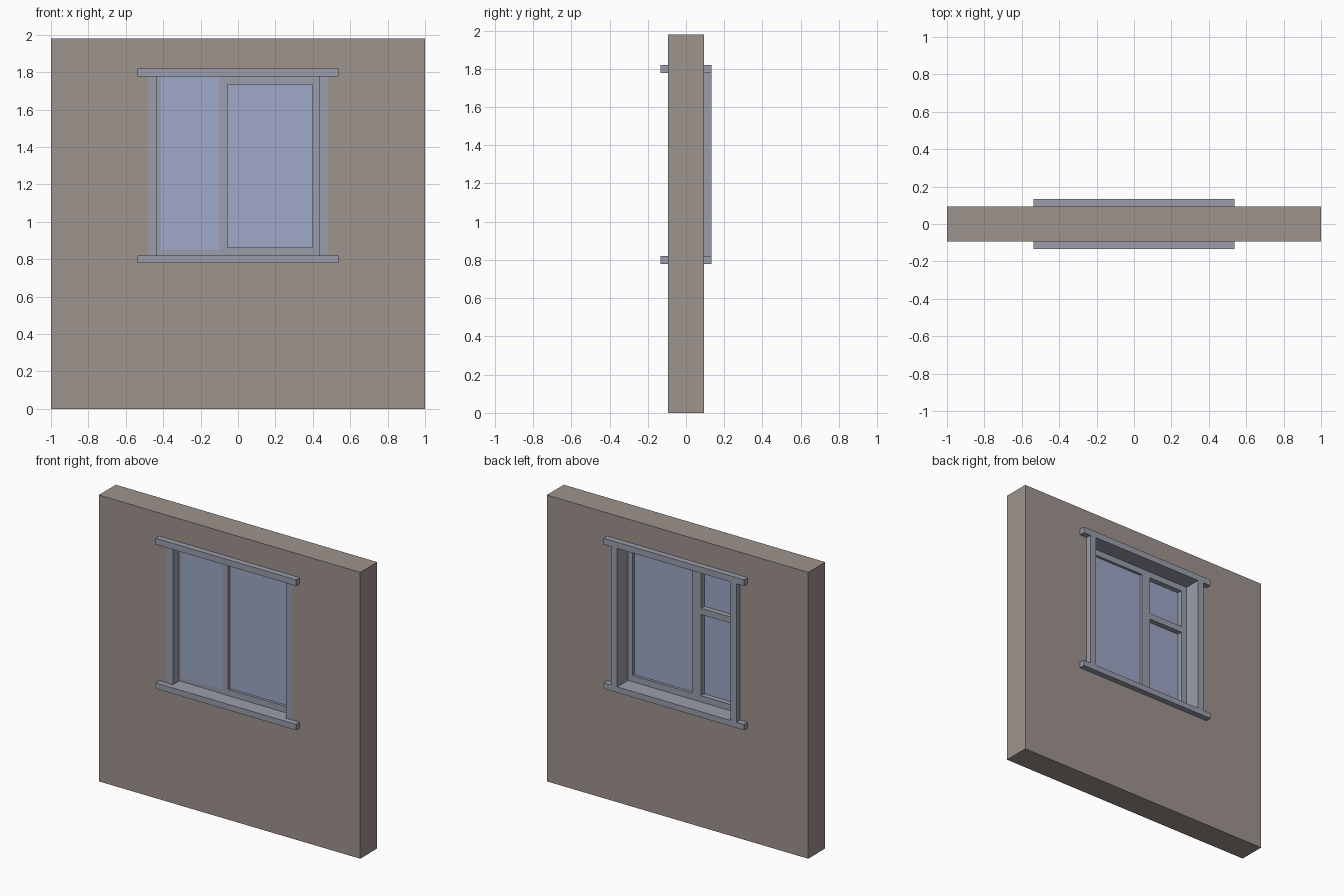
import bpy, bmesh
from mathutils import Matrix, Vector

if "Cube" in bpy.data.objects:
    bpy.data.objects.remove(bpy.data.objects["Cube"])


def material(name, rgb):
    m = bpy.data.materials.new(name)
    m.diffuse_color = (*rgb, 1)
    m.use_nodes = True
    m.node_tree.nodes["Principled BSDF"].inputs["Base Color"].default_value = m.diffuse_color
    return m


WALL = material("warm_grey_wall", (0.337, 0.292, 0.266))
TRIM = material("blue_grey_trim", (0.328, 0.342, 0.413))
GLASS = material("pale_blue_glass", (0.342, 0.392, 0.578))


def boxes(name, mat, *ranges):
    """One object made of boxes, each (x0, x1, y0, y1, z0, z1)."""
    bm = bmesh.new()
    for x0, x1, y0, y1, z0, z1 in ranges:
        size = Vector((x1 - x0, y1 - y0, z1 - z0))
        mid = Vector((x0 + x1, y0 + y1, z0 + z1)) / 2
        bmesh.ops.create_cube(bm, size=1, matrix=Matrix.Translation(mid) @ Matrix.Diagonal((*size, 1)))
    me = bpy.data.meshes.new(name)
    bm.to_mesh(me)
    bm.free()
    me.materials.append(mat)
    ob = bpy.data.objects.new(name, me)
    bpy.context.collection.objects.link(ob)
    return ob


W, T, D = 0.093, 0.133, 0.0945       # wall half depth, trim half depth, flush front of jambs
BOT, TOP, IN, OUT = 0.82, 1.777, 0.433, 0.48

# wall with window opening
wall = boxes("wall", WALL, (-1, 1, -W, W, 0, 1.98))
cutter = boxes("opening_cutter", WALL, (-OUT + 0.01, OUT - 0.01, -1, 1, BOT - 0.01, TOP + 0.01))
cutter.hide_render = True
cutter.hide_set(True)
cut = wall.modifiers.new("opening", "BOOLEAN")
cut.object = cutter
cut.solver = "EXACT"

# sill and head run through the wall and stick out on both sides
boxes("sill", TRIM, (-0.537, 0.537, -T, T, 0.78, BOT))
boxes("head", TRIM, (-0.537, 0.537, -T, T, TOP, 1.82))

# jambs: flush in front, raised at the back
for side, x in (("left", -OUT), ("right", IN)):
    boxes(side + "_jamb", TRIM, (x, x + OUT - IN, -D, T, BOT, TOP))

# fixed frame around the wide right pane
F, B = -0.028, 0.015
boxes("centre_mullion", TRIM, (-0.10, -0.056, F, B, BOT, TOP))
boxes("right_frame", TRIM,
      (0.397, IN, F, B, BOT, TOP),
      (-0.056, 0.397, F, B, BOT, 0.863),
      (-0.056, 0.397, F, B, 1.735, TOP))
boxes("right_glass", GLASS, (-0.056, 0.397, -0.01, -0.004, 0.863, 1.735))

# left sash with a crossbar behind its front glass
boxes("left_sash", TRIM,
      (-IN, -0.39, -0.024, B, BOT, TOP),
      (-0.125, -0.10, -0.024, B, BOT, TOP),
      (-0.39, -0.125, -0.024, B, BOT, 0.863),
      (-0.39, -0.125, -0.024, B, 1.735, TOP),
      (-0.39, -0.125, -0.024, B, 1.425, 1.468))
boxes("left_glass", GLASS, (-0.415, -0.10, -0.027, -0.021, 0.85, TOP))
